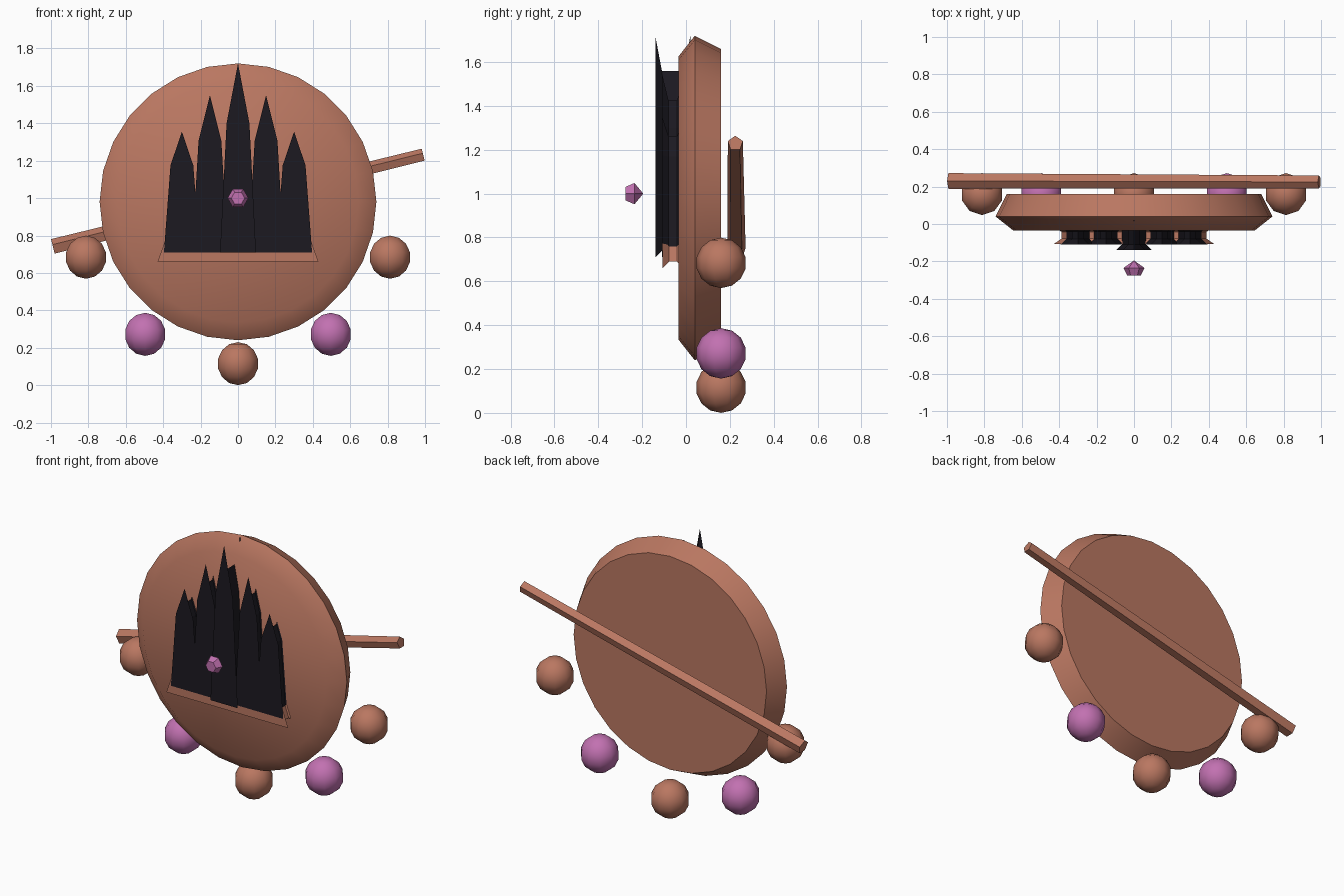
import bpy, bmesh, math
from mathutils import Vector

if "Cube" in bpy.data.objects:
    bpy.data.objects.remove(bpy.data.objects["Cube"])


def material(name, rgb):
    m = bpy.data.materials.new(name)
    m.diffuse_color = (*rgb, 1)
    m.use_nodes = True
    m.node_tree.nodes["Principled BSDF"].inputs["Base Color"].default_value = m.diffuse_color
    return m


COPPER = material("copper", (0.49, 0.185, 0.12))
PINK = material("pink_stone", (0.54, 0.165, 0.44))
BLACK = material("black_enamel", (0.0115, 0.0100, 0.0155))


def loft(name, rings, mat, smooth=None):
    """Skin equal-length rings of points; one-point rings become tips."""
    bm = bmesh.new()
    vs = [[bm.verts.new(p) for p in r] for r in rings]
    n = max(len(r) for r in vs)
    for a, b in zip(vs, vs[1:]):
        for i in range(n):
            j = (i + 1) % n
            quad = [a[i % len(a)], a[j % len(a)], b[j % len(b)], b[i % len(b)]]
            bm.faces.new(list(dict.fromkeys(quad)))
    for r in (vs[0], vs[-1]):
        if len(r) > 2:
            bm.faces.new(r)
    bmesh.ops.recalc_face_normals(bm, faces=bm.faces)
    me = bpy.data.meshes.new(name)
    bm.to_mesh(me)
    bm.free()
    me.materials.append(mat)
    ob = bpy.data.objects.new(name, me)
    bpy.context.collection.objects.link(ob)
    if smooth:
        bpy.ops.object.select_all(action='DESELECT')
        ob.select_set(True)
        bpy.context.view_layer.objects.active = ob
        bpy.ops.object.shade_smooth_by_angle(angle=math.radians(smooth))
    return ob


def ring_y(r, y, n, z, phase=0.0):
    """Ring around the y axis; a zero radius gives a tip."""
    if r == 0:
        return [(0, y, z)]
    return [(r * math.sin(phase + i * math.tau / n), y,
             z + r * math.cos(phase + i * math.tau / n)) for i in range(n)]


def inset(poly, d):
    """Move every side of a counter-clockwise convex outline inward by d."""
    pts = [Vector(p) for p in poly]
    out = []
    for i, p in enumerate(pts):
        a = (p - pts[i - 1]).normalized()
        b = (pts[(i + 1) % len(pts)] - p).normalized()
        na, nb = Vector((-a.y, a.x)), Vector((-b.y, b.x))
        out.append(p + (na + nb) * d / (1 + na.dot(nb)))
    return out


def flared_plate(name, poly, half, mat, lip=0.03, mid=-0.06):
    """Plate whose front and back faces flare out past its body."""
    small = inset(poly, lip)
    layers = [(poly, -half), (small, lip - half), (small, half - lip), (poly, half)]
    loft(name, [[(x, mid + y, z) for x, z in o] for o, y in layers], mat)


# Brooch disc
loft("disc", [ring_y(r, y, 28, 0.98) for r, y in
              ((0.645, -0.035), (0.74, 0.04), (0.68, 0.16))], COPPER, 45)

# Five spires, tallest in the middle
for x, tip, shoulder, half in ((0, 1.72, 1.40, 0.08),
                               (-0.15, 1.55, 1.305, 0.05), (0.15, 1.55, 1.305, 0.05),
                               (-0.30, 1.355, 1.175, 0.05), (0.30, 1.355, 1.175, 0.05)):
    flared_plate("spire", [(x - 0.096, 0.71), (x + 0.096, 0.71), (x + 0.061, shoulder),
                           (x, tip), (x - 0.061, shoulder)], half, BLACK)

# Sill under the spires
flared_plate("sill", [(-0.43, 0.66), (0.43, 0.66), (0.383, 0.79), (-0.383, 0.79)],
             0.048, COPPER)

# Cut gem in front
loft("gem", [ring_y(r, y, 6, 1.0, math.pi / 6) for r, y in
             ((0.036, -0.275), (0.056, -0.235), (0, -0.195))], PINK)

# Beads around the lower rim
for k in range(-2, 3):
    a = math.radians(35 * k)
    cx, cz, r = 0.865 * math.sin(a), 0.98 - 0.865 * math.cos(a), 0.115
    rings = []
    for i in range(8):
        t = math.pi * i / 7
        w, z = r * math.sin(t), cz + r * math.cos(t)
        rings.append([(cx, 0.16, z)] if i in (0, 7) else
                     [(cx + w * math.sin(s * math.tau / 10),
                       0.16 + w * math.cos(s * math.tau / 10), z) for s in range(10)])
    loft("bead", rings, PINK if abs(k) == 1 else COPPER, 35)

# Tapered five-sided pin across the back
ends = [(Vector((-0.989, 0.23, 0.738)), 0.044), (Vector((0.991, 0.225, 1.229)), 0.036)]
axis = (ends[1][0] - ends[0][0]).normalized()
side = Vector((0, 1, 0))
up = axis.cross(side).normalized()
loft("pin", [[c + r * (up * math.cos(i * math.tau / 5) + side * math.sin(i * math.tau / 5))
              for i in range(5)] for c, r in ends], COPPER)
